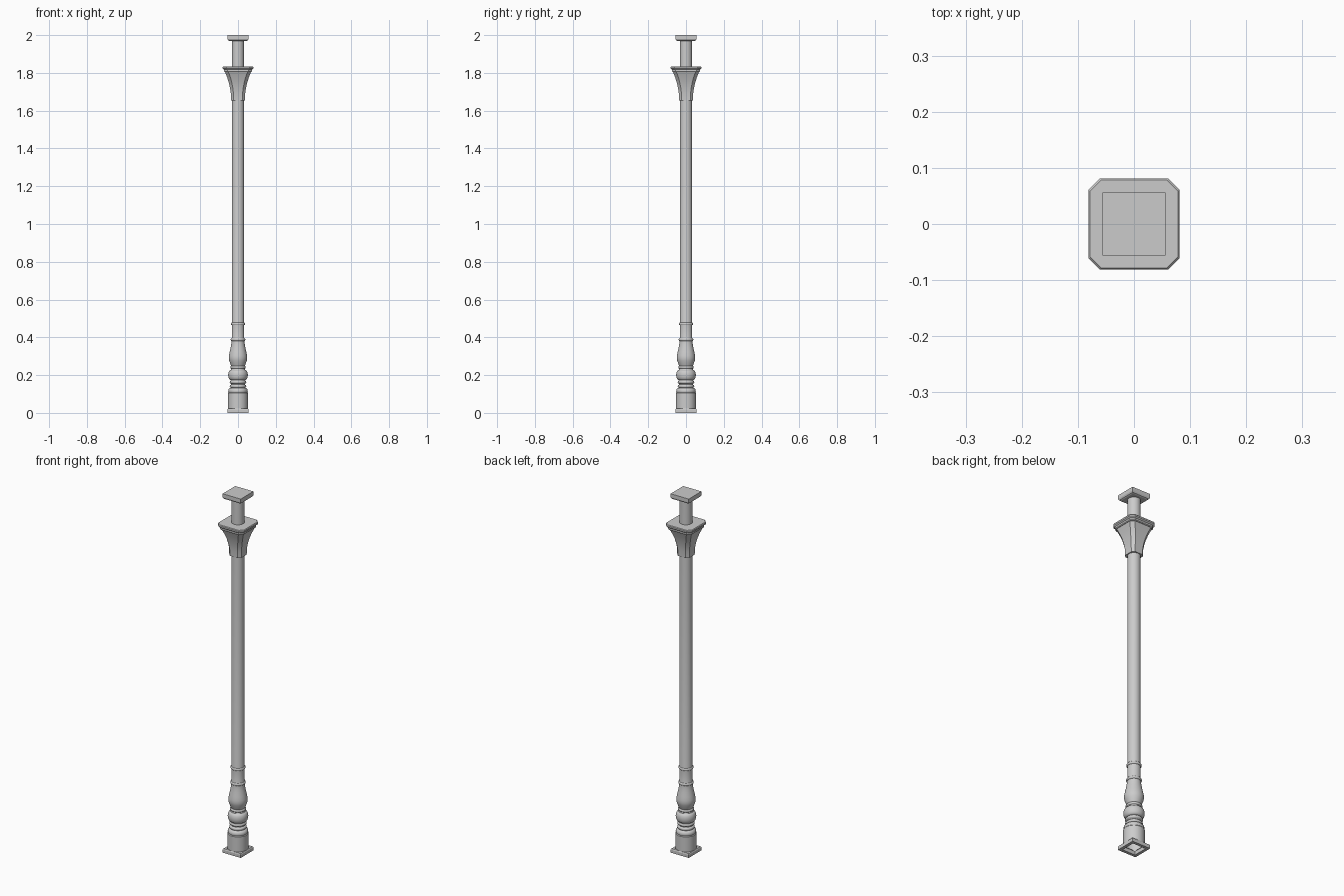
import bpy, bmesh, math

if "Cube" in bpy.data.objects:
    bpy.data.objects.remove(bpy.data.objects["Cube"])


def finish(name, bm, smooth=False):
    bmesh.ops.recalc_face_normals(bm, faces=bm.faces)
    me = bpy.data.meshes.new(name)
    bm.to_mesh(me)
    bm.free()
    ob = bpy.data.objects.new(name, me)
    bpy.context.collection.objects.link(ob)
    if smooth:
        bpy.ops.object.select_all(action='DESELECT')
        ob.select_set(True)
        bpy.context.view_layer.objects.active = ob
        bpy.ops.object.shade_smooth_by_angle(angle=math.radians(35))
    return ob


def loft(name, rings, smooth=False, cap_start=False, cap_end=False):
    """Bridge a stack of equal-length point rings."""
    bm = bmesh.new()
    loops = [[bm.verts.new(p) for p in r] for r in rings]
    n = len(loops[0])
    for a, b in zip(loops, loops[1:]):
        for i in range(n):
            j = (i + 1) % n
            bm.faces.new((a[i], a[j], b[j], b[i]))
    if cap_start:
        bm.faces.new(loops[0])
    if cap_end:
        bm.faces.new(loops[-1])
    return finish(name, bm, smooth)


def circle(r, z, n=32):
    return [(r * math.cos(2 * math.pi * i / n), r * math.sin(2 * math.pi * i / n), z) for i in range(n)]


def square(h, z):
    return [(-h, -h, z), (h, -h, z), (h, h, z), (-h, h, z)]


def octagon(h, f, z):
    """Square of half width h with corners cut back to f."""
    return [(-f, -h, z), (f, -h, z), (h, -f, z), (h, f, z),
            (f, h, z), (-f, h, z), (-h, f, z), (-h, -f, z)]


def bulge(r0, r1, z0, z1, steps=8):
    """Half-round moulding between two heights."""
    return [(r0 + (r1 - r0) * math.sin(math.pi * i / steps),
             z0 + (z1 - z0) * (1 - math.cos(math.pi * i / steps)) / 2) for i in range(steps + 1)]


# Square foot plate, open underneath
loft("foot_plate", [square(0.040, 0.02), square(0.040, 0), square(0.056, 0),
                    square(0.056, 0.017), square(0.053, 0.022), square(0.040, 0.022)])

# Turned column: pedestal, bulb, vase and rings, then plain shaft
profile = [(0.053, 0.018), (0.053, 0.105), (0.050, 0.109), (0.052, 0.114), (0.050, 0.124), (0.044, 0.131)]
profile += bulge(0.038, 0.044, 0.133, 0.149, 6)
profile += [(0.036, 0.152)]
profile += bulge(0.039, 0.044, 0.156, 0.170, 6)
profile += bulge(0.038, 0.052, 0.173, 0.227, 10)
profile += [(0.036, 0.230)]
profile += bulge(0.036, 0.041, 0.234, 0.248, 6)
profile += [(0.038, 0.252), (0.042, 0.264), (0.047, 0.277), (0.049, 0.290), (0.048, 0.303),
            (0.044, 0.323), (0.039, 0.345), (0.036, 0.362), (0.034, 0.378)]
profile += bulge(0.034, 0.039, 0.381, 0.395, 6)
profile += [(0.033, 0.398), (0.033, 0.462)]
profile += bulge(0.033, 0.038, 0.464, 0.478, 6)
profile += [(0.0325, 0.480), (0.0325, 1.975)]
loft("turned_column", [circle(r, z) for r, z in profile], smooth=True)

# Flared capital with cut corners
flare = [(0.037, 0.024, 1.655), (0.038, 0.024, 1.69), (0.042, 0.027, 1.718), (0.048, 0.032, 1.745),
         (0.056, 0.039, 1.772), (0.065, 0.047, 1.795), (0.069, 0.051, 1.805)]
loft("capital", [octagon(*s) for s in flare], smooth=True, cap_start=True, cap_end=True)

# Two-step slab over the capital
slab = [(0.071, 0.053, 1.804), (0.074, 0.055, 1.808), (0.074, 0.055, 1.817), (0.077, 0.058, 1.819),
        (0.081, 0.061, 1.823), (0.081, 0.061, 1.831), (0.078, 0.059, 1.835)]
loft("capital_slab", [octagon(*s) for s in slab], cap_start=True, cap_end=True)

# Square top plate, bevelled below
loft("top_plate", [square(0.046, 1.969), square(0.052, 1.972), square(0.056, 1.98), square(0.056, 2.0)],
     cap_start=True, cap_end=True)
